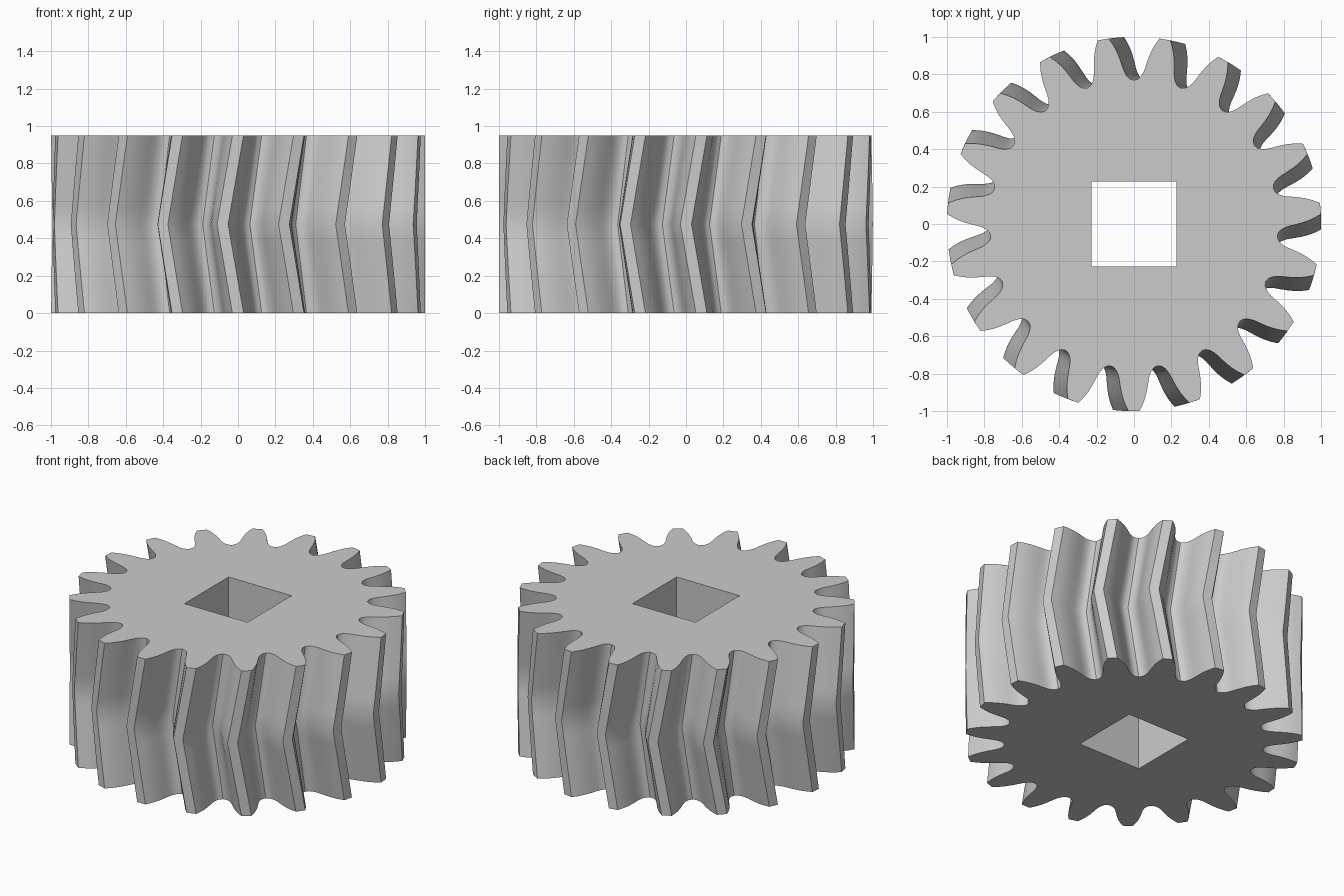
import bpy, bmesh, math

cube = bpy.data.objects.get("Cube")
if cube:
    bpy.data.objects.remove(cube, do_unlink=True)

TEETH = 19
HEIGHT = 0.95
BORE = 0.228
SLICES = 10
PITCH = math.tau / TEETH
TWIST = PITCH / 4

# Tooth flank from tip to root: (radius, half angle in degrees)
FLANK = [(1.0, 1.7), (0.965, 2.8), (0.93, 3.7), (0.895, 4.4), (0.86, 5.0),
         (0.83, 5.5), (0.81, 6.0), (0.79, 6.8), (0.775, 7.9)]
ROOT = 0.768

# Grey material
grey = bpy.data.materials.new("grey plastic")
grey.use_nodes = True
colour = (0.6, 0.6, 0.6, 1)
grey.diffuse_color = colour
grey.node_tree.nodes["Principled BSDF"].inputs["Base Color"].default_value = colour

# One tooth with half a root valley at its end, as (radius, angle)
tooth = [(r, -math.radians(a)) for r, a in reversed(FLANK)]
tooth += [(r, math.radians(a)) for r, a in FLANK]
tooth.append((ROOT, PITCH / 2))
outline = [(r, a + i * PITCH) for i in range(TEETH) for r, a in tooth]

bm = bmesh.new()


def ring(points):
    return [bm.verts.new(p) for p in points]


def join(low, high):
    n = len(low)
    for i in range(n):
        j = (i + 1) % n
        bm.faces.new((low[i], low[j], high[j], high[i]))


# Herringbone teeth: the outline turns one way, then back again
rings = []
for s in range(SLICES + 1):
    t = s / SLICES
    turn = TWIST * abs(2 * t - 1)
    rings.append(ring([(r * math.cos(a + turn), r * math.sin(a + turn), t * HEIGHT)
                       for r, a in outline]))
for low, high in zip(rings, rings[1:]):
    join(low, high)

# Square bore
corners = [(-BORE, -BORE), (BORE, -BORE), (BORE, BORE), (-BORE, BORE)]
bore = [ring([(x, y, z) for x, y in corners]) for z in (0, HEIGHT)]
join(bore[1], bore[0])

# Flat end faces around the bore
for outer, inner in ((rings[0], bore[0]), (rings[-1], bore[1])):
    edges = [bm.edges.get((loop[i - 1], loop[i]))
             for loop in (outer, inner) for i in range(len(loop))]
    bmesh.ops.triangle_fill(bm, edges=edges, use_beauty=True)
bmesh.ops.recalc_face_normals(bm, faces=bm.faces)

mesh = bpy.data.meshes.new("herringbone_gear")
bm.to_mesh(mesh)
bm.free()
mesh.materials.append(grey)
gear = bpy.data.objects.new("herringbone_gear", mesh)
bpy.context.collection.objects.link(gear)

# Smooth flanks with sharp tooth tips and rims
bpy.ops.object.select_all(action='DESELECT')
gear.select_set(True)
bpy.context.view_layer.objects.active = gear
bpy.ops.object.shade_smooth_by_angle(angle=math.radians(35))
